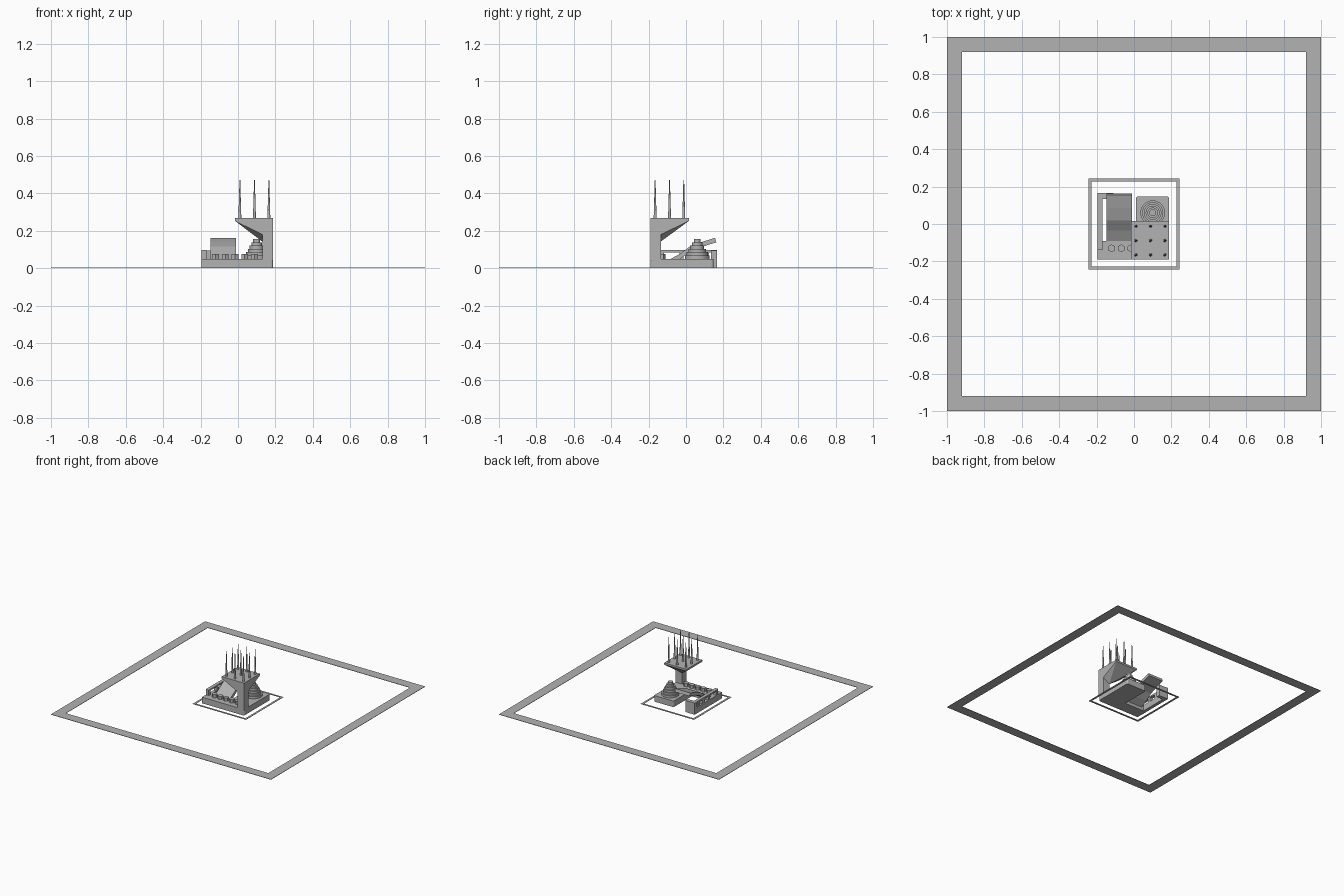
import bpy, bmesh, math
from mathutils import Vector

cube = bpy.data.objects.get("Cube")
if cube:
    bpy.data.objects.remove(cube)

grey = bpy.data.materials.new("plain grey")
grey.use_nodes = True
COLOUR = (0.45, 0.45, 0.45, 1)
grey.diffuse_color = COLOUR
grey.node_tree.nodes["Principled BSDF"].inputs["Base Color"].default_value = COLOUR


def finish(name, bm):
    bmesh.ops.recalc_face_normals(bm, faces=bm.faces)
    mesh = bpy.data.meshes.new(name)
    bm.to_mesh(mesh)
    bm.free()
    mesh.materials.append(grey)
    obj = bpy.data.objects.new(name, mesh)
    bpy.context.collection.objects.link(obj)
    return obj


def add_box(bm, x0, x1, y0, y1, z0, z1):
    verts = bmesh.ops.create_cube(bm, size=1)["verts"]
    for v in verts:
        v.co = Vector(((x0 + x1) / 2 + v.co.x * (x1 - x0),
                       (y0 + y1) / 2 + v.co.y * (y1 - y0),
                       (z0 + z1) / 2 + v.co.z * (z1 - z0)))
    return verts


def box(name, *bounds, corner=0):
    bm = bmesh.new()
    add_box(bm, *bounds)
    if corner:
        upright = [e for e in bm.edges
                   if abs(e.verts[0].co.z - e.verts[1].co.z) > 0.001]
        bmesh.ops.bevel(bm, geom=upright, offset=corner, segments=3,
                        profile=0.5, affect='EDGES')
    return finish(name, bm)


def cone(name, x, y, z0, z1, r0, r1, sides):
    bm = bmesh.new()
    bmesh.ops.create_cone(bm, cap_ends=True, segments=sides,
                          radius1=r0, radius2=r1, depth=z1 - z0)
    bmesh.ops.translate(bm, verts=bm.verts, vec=(x, y, (z0 + z1) / 2))
    return finish(name, bm)


def frame(name, outer, inner, height):
    # Flat square ring
    bm = bmesh.new()
    loops = []
    for z in (0, height):
        for r in (outer, inner):
            loops.append([bm.verts.new((sx * r, sy * r, z)) for sx, sy in
                          ((-1, -1), (1, -1), (1, 1), (-1, 1))])
    low_out, low_in, top_out, top_in = loops
    for a, b in ((low_out, low_in), (low_in, top_in),
                 (top_in, top_out), (top_out, low_out)):
        for i in range(4):
            j = (i + 1) % 4
            bm.faces.new((a[i], a[j], b[j], b[i]))
    return finish(name, bm)


# Thin frames lying on the ground
frame("outer_frame", 1.0, 0.92, 0.003)
frame("inner_frame", 0.242, 0.226, 0.003)

# Base: front strip, right block, left strip
box("front_base", -0.195, 0.05, -0.19, -0.09, 0, 0.05)
box("cone_base", 0.01, 0.188, -0.19, 0.147, 0, 0.05, corner=0.012)
box("side_base", -0.195, -0.168, -0.14, 0.165, 0, 0.05)
box("back_corner_block", -0.195, -0.11, 0.135, 0.165, 0, 0.095)

# Bridge deck on posts along the side
box("bridge_deck", -0.195, -0.168, -0.14, 0.165, 0.084, 0.096)
for y in (-0.14, -0.035, 0.04, 0.1):
    box("bridge_post", -0.195, -0.168, y, y + 0.022, 0.05, 0.085)

# Row of small pegs
for i in range(5):
    cone("peg", -0.12 + i * 0.052, -0.13, 0.05, 0.076, 0.021, 0.021, 6)

# Stepped round tower
STEPS = 6
for i in range(STEPS):
    radius = 0.066 - i * 0.0095
    z = 0.05 + i * 0.0175
    cone("step_disc", 0.1, 0.06, z, z + 0.0175, radius, radius, 32)

# Ramp that flattens as it rises
path = [(-0.09, 0.045), (-0.035, 0.075), (0.02, 0.115), (0.085, 0.14), (0.155, 0.162)]
bm = bmesh.new()
rows = []
for y, z in path:
    rows.append([bm.verts.new(c) for c in (
        (-0.146, y, z), (-0.012, y, z),
        (-0.012, y + 0.007, z - 0.024), (-0.146, y + 0.007, z - 0.024))])
for a, b in zip(rows, rows[1:]):
    for i in range(4):
        j = (i + 1) % 4
        bm.faces.new((a[i], a[j], b[j], b[i]))
bm.faces.new(rows[0])
bm.faces.new(rows[-1])
finish("angled_ramp", bm)

# Corner column with flared head
box("column", 0.13, 0.188, -0.19, -0.135, 0.04, 0.2)
bm = bmesh.new()
for x in (-0.015, 0.188):
    for y in (-0.19, 0.015):
        for z in (0.252, 0.267):
            bm.verts.new((x, y, z))
for co in ((0.13, -0.135, 0.142), (0.13, -0.19, 0.18),
           (0.188, -0.135, 0.18), (0.188, -0.19, 0.18)):
    bm.verts.new(co)
bmesh.ops.convex_hull(bm, input=bm.verts)
bmesh.ops.dissolve_limit(bm, angle_limit=math.radians(1),
                         verts=bm.verts, edges=bm.edges)
finish("flared_platform", bm)

# Thin spikes on the platform
for x in (0.01, 0.088, 0.165):
    for y in (-0.165, -0.088, -0.012):
        cone("spike", x, y, 0.265, 0.472, 0.008, 0.002, 12)
